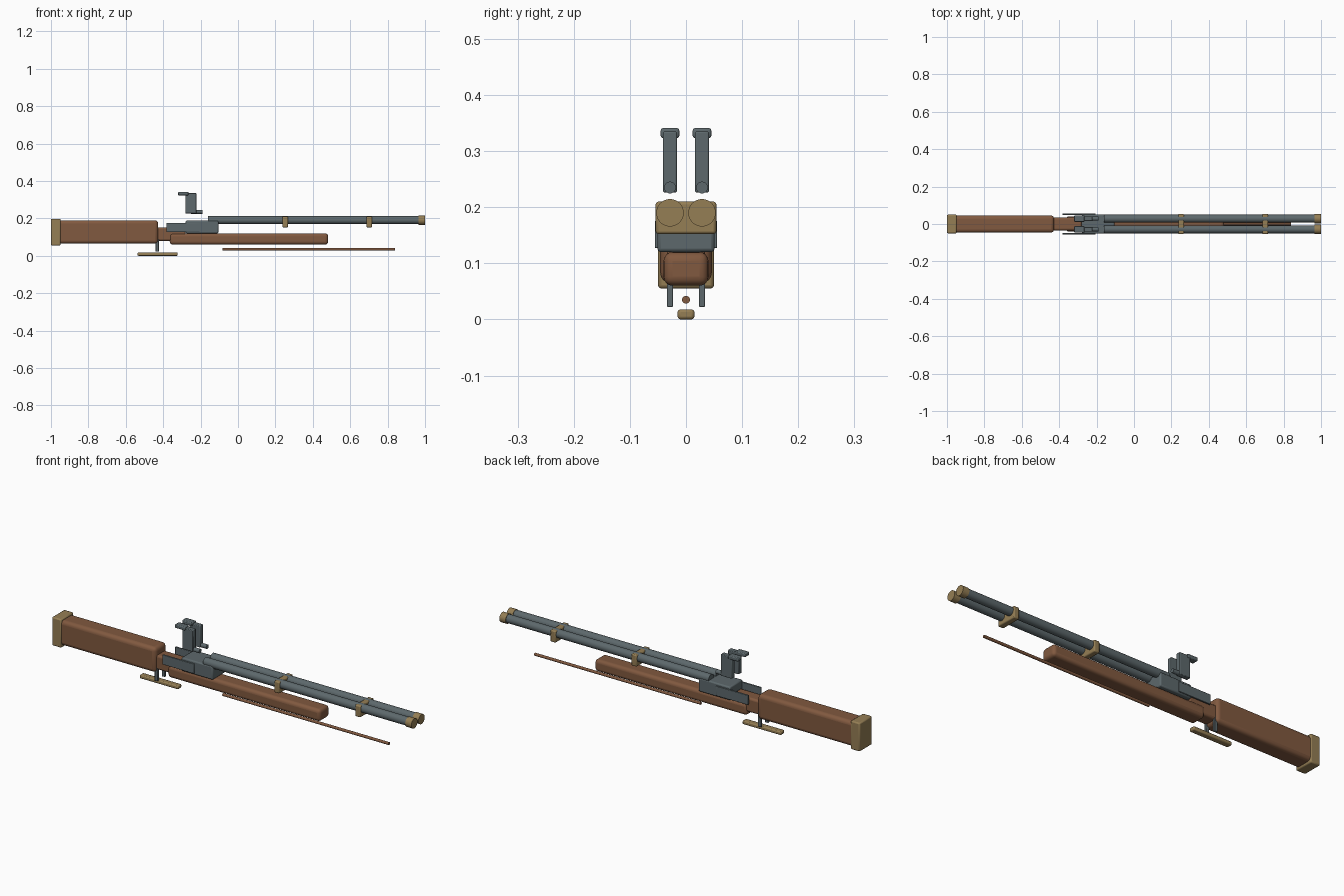
import bpy
import math

cube = bpy.data.objects.get("Cube")
if cube:
    bpy.data.objects.remove(cube, do_unlink=True)


def material(name, color):
    m = bpy.data.materials.new(name)
    m.use_nodes = True
    m.diffuse_color = color
    bsdf = next(n for n in m.node_tree.nodes if n.type == 'BSDF_PRINCIPLED')
    bsdf.inputs["Base Color"].default_value = color
    return m


wood = material("walnut", (0.22, 0.1, 0.05, 1))
steel = material("steel", (0.11, 0.14, 0.15, 1))
brass = material("brass", (0.3, 0.21, 0.09, 1))


def finish(ob, name, mat, bevel=0, segments=2):
    ob.name = name
    ob.data.materials.append(mat)
    if bevel:
        mod = ob.modifiers.new("bevel", 'BEVEL')
        mod.width = bevel
        mod.segments = segments
    bpy.ops.object.shade_smooth_by_angle(angle=math.radians(35))
    return ob


def box(name, mat, xs, ys, zs, bevel=0.004, segments=2):
    """Rounded box between the given x, y and z limits."""
    bounds = (xs, ys, zs)
    bpy.ops.mesh.primitive_cube_add(size=1, location=[(a + b) / 2 for a, b in bounds])
    ob = bpy.context.object
    ob.scale = [b - a for a, b in bounds]
    bpy.ops.object.transform_apply(location=False, rotation=False, scale=True)
    return finish(ob, name, mat, bevel, segments)


def rod(name, mat, xs, y, z, radius, sides=32):
    """Cylinder lying along x."""
    bpy.ops.mesh.primitive_cylinder_add(
        vertices=sides, radius=radius, depth=xs[1] - xs[0],
        location=((xs[0] + xs[1]) / 2, y, z), rotation=(0, math.pi / 2, 0))
    return finish(bpy.context.object, name, mat)


def around(center, half):
    return (center - half, center + half)


# Wooden stock
box("butt_stock", wood, (-0.97, -0.427), around(0, 0.046), (0.065, 0.19), 0.018, 4)
box("wrist", wood, (-0.45, -0.28), around(0, 0.034), (0.08, 0.152), 0.01, 3)
box("fore_stock", wood, (-0.365, 0.482), around(0, 0.04), (0.06, 0.12), 0.016, 4)
box("butt_plate", brass, (-1.0, -0.948), around(0, 0.05), (0.055, 0.198), 0.006)

# Action and trigger guard
box("receiver", steel, (-0.28, -0.105), around(0, 0.051), (0.12, 0.188), 0.006)
box("trigger_guard", brass, (-0.537, -0.323), around(0, 0.015), (0, 0.018), 0.005)

# Paired parts on each side
spacing = 0.0285
for side, s in (("right", -1), ("left", 1)):
    y = s * spacing
    rod(side + "_barrel", steel, (-0.16, 0.99), y, 0.191, 0.021)
    rod(side + "_muzzle_ring", brass, (0.966, 1.0), y, 0.19, 0.0245)
    box(side + "_lock_plate", steel, (-0.383, -0.205), around(s * 0.0515, 0.004), (0.127, 0.176), 0.002)
    box(side + "_hammer", steel, (-0.282, -0.222), around(y, 0.0125), (0.226, 0.335), 0.003)
    box(side + "_hammer_jaw", steel, (-0.32, -0.264), around(y, 0.0165), (0.323, 0.341), 0.004)
    rod(side + "_hammer_nose", steel, (-0.25, -0.19), y, 0.235, 0.0105, 24)
    box(side + "_trigger", steel, (-0.44, -0.423), around(y, 0.0055), (0.022, 0.1), 0.002)

# Barrel bands
for i, x in enumerate((0.252, 0.702)):
    box(f"barrel_band_{i + 1}", brass, around(x, 0.015), around(0, 0.054), (0.152, 0.21), 0.005)

# Ramrod under the fore stock
rod("ramrod", wood, (-0.083, 0.84), 0, 0.035, 0.007, 20)
